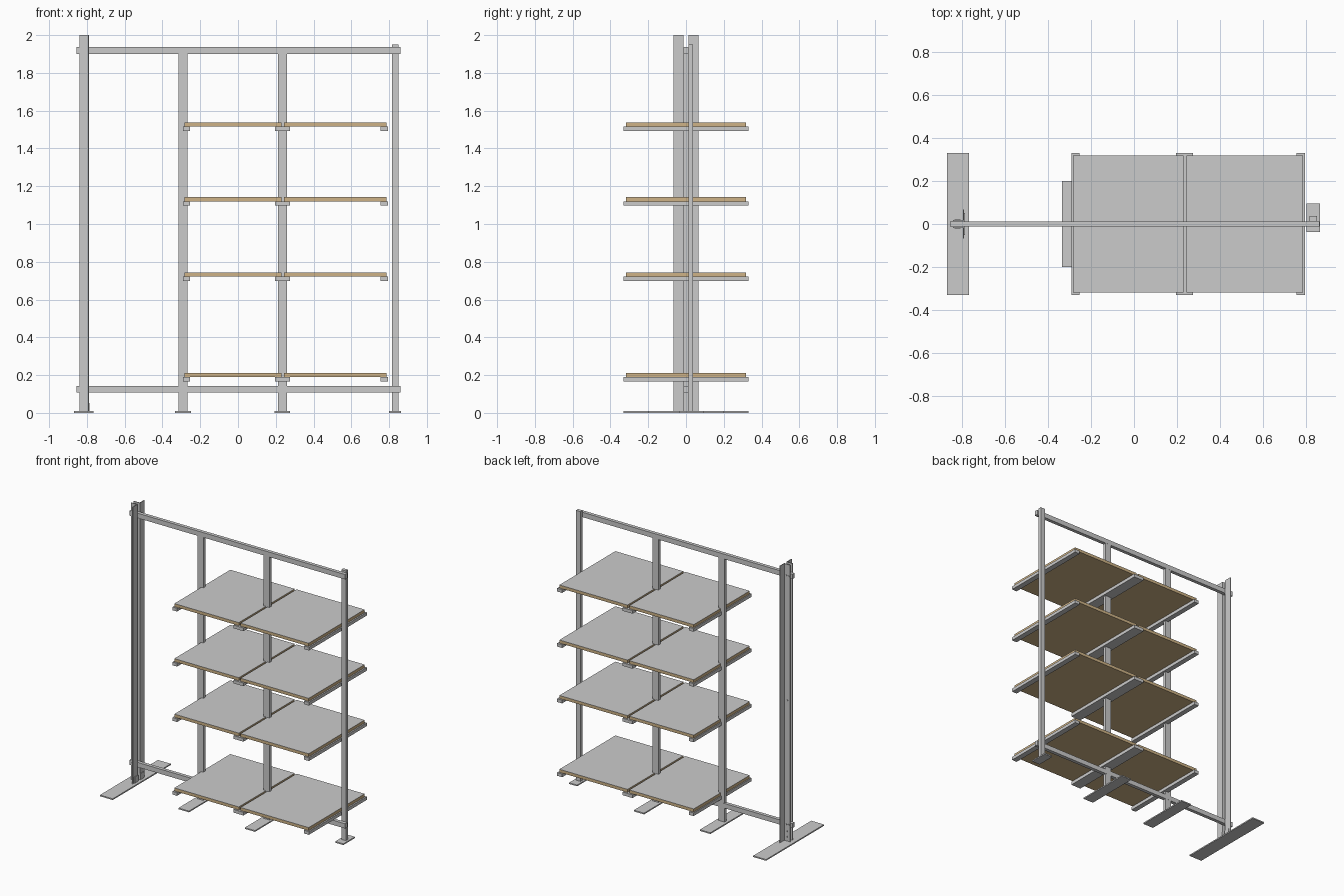
import bpy, bmesh, math
from mathutils import Matrix, Vector

if "Cube" in bpy.data.objects:
    bpy.data.objects.remove(bpy.data.objects["Cube"])

wood = bpy.data.materials.new("wood")
wood.diffuse_color = (0.62, 0.45, 0.24, 1)
wood.use_nodes = True
wood.node_tree.nodes["Principled BSDF"].inputs["Base Color"].default_value = wood.diffuse_color


def finish(name, bm, mat=None):
    bmesh.ops.recalc_face_normals(bm, faces=bm.faces)
    me = bpy.data.meshes.new(name)
    bm.to_mesh(me)
    bm.free()
    ob = bpy.data.objects.new(name, me)
    bpy.context.collection.objects.link(ob)
    if mat:
        me.materials.append(mat)
    return ob


def box(name, x, y, z, mat=None):
    """Box from (min, max) ranges on each axis."""
    bm = bmesh.new()
    bmesh.ops.create_cube(bm, size=1)
    for v in bm.verts:
        v.co = Vector([(a + b) / 2 + c * (b - a) for (a, b), c in zip((x, y, z), v.co)])
    return finish(name, bm, mat)


def extrusion(name, profile, z0, z1):
    """Vertical bar with the given x, y profile."""
    bm = bmesh.new()
    face = bm.faces.new([bm.verts.new((x, y, z0)) for x, y in profile])
    ext = bmesh.ops.extrude_face_region(bm, geom=[face])
    verts = [g for g in ext["geom"] if isinstance(g, bmesh.types.BMVert)]
    bmesh.ops.translate(bm, verts=verts, vec=(0, 0, z1 - z0))
    bm.faces.ensure_lookup_table()
    if not any(len(f.verts) == len(profile) and f.calc_center_median().z < z0 + 1e-5 for f in bm.faces):
        bm.faces.new([v for v in bm.verts if v not in verts])
    return finish(name, bm)


def bolt(name, x, z, half_length):
    """Hex bolt through the left post, along y."""
    bm = bmesh.new()
    bmesh.ops.create_cone(bm, cap_ends=True, segments=6, radius1=0.006, radius2=0.006,
                          depth=2 * half_length,
                          matrix=Matrix.Translation((x, 0, z)) @ Matrix.Rotation(math.pi / 2, 4, 'X'))
    return finish(name, bm)


# foot plates
FLOOR = (0, 0.009)
box("left_foot", (-0.868, -0.766), (-0.33, 0.33), FLOOR)
box("inner_foot_1", (-0.334, -0.25), (-0.2, 0.2), FLOOR)
box("inner_foot_2", (0.194, 0.275), (-0.2, 0.2), FLOOR)
box("right_foot", (0.80, 0.864), (-0.037, 0.095), FLOOR)

# left post: two back-to-back angle bars with the rails clamped between
for s, side in ((-1, "front"), (1, "back")):
    angle = [(-0.84, 0.0125), (-0.79, 0.0125), (-0.79, 0.067), (-0.795, 0.067),
             (-0.795, 0.0175), (-0.84, 0.0175)]
    extrusion("left_post_angle_" + side, [(x, s * y) for x, y in angle], 0.009, 2.0)
    # base cleat beside each angle
    cleat = sorted((s * 0.0125, s * 0.052))
    box("base_cleat_" + side, (-0.79, -0.785), cleat, (0.009, 0.053))

# bolts and spacer on the left post
for z in (0.128, 1.918):
    for x in (-0.829, -0.811):
        bolt("rail_bolt", x, z, 0.021)
bolt("spacer_bolt", -0.818, 1.02, 0.021)
for z in (0.04, 0.08):
    bolt("base_bolt", -0.815, z, 0.021)

# horizontal rails
box("bottom_rail", (-0.855, 0.861), (-0.0125, 0.0125), (0.109, 0.143))
box("top_rail", (-0.855, 0.861), (-0.0125, 0.0125), (1.901, 1.936))

# uprights
box("inner_post_1", (-0.315, -0.268), (-0.012, 0.012), (0.009, 1.901))
box("inner_post_2", (0.211, 0.259), (-0.012, 0.012), (0.009, 1.901))
box("right_post", (0.814, 0.850), (0.0125, 0.037), (0.009, 1.95))

# shelves: cross arms carrying laminated wooden boards
for i, z in enumerate((0.190, 0.721, 1.120, 1.516)):
    for x in ((-0.291, -0.254), (0.195, 0.235), (0.235, 0.274), (0.755, 0.795)):
        box(f"shelf_arm_{i}", x, (-0.33, 0.33), (z - 0.023, z))
    for x in ((-0.284, 0.229), (0.243, 0.785)):
        box(f"shelf_board_{i}", x, (-0.318, 0.318), (z, z + 0.0205), wood)
        box(f"shelf_laminate_{i}", x, (-0.318, 0.318), (z + 0.0205, z + 0.022))
